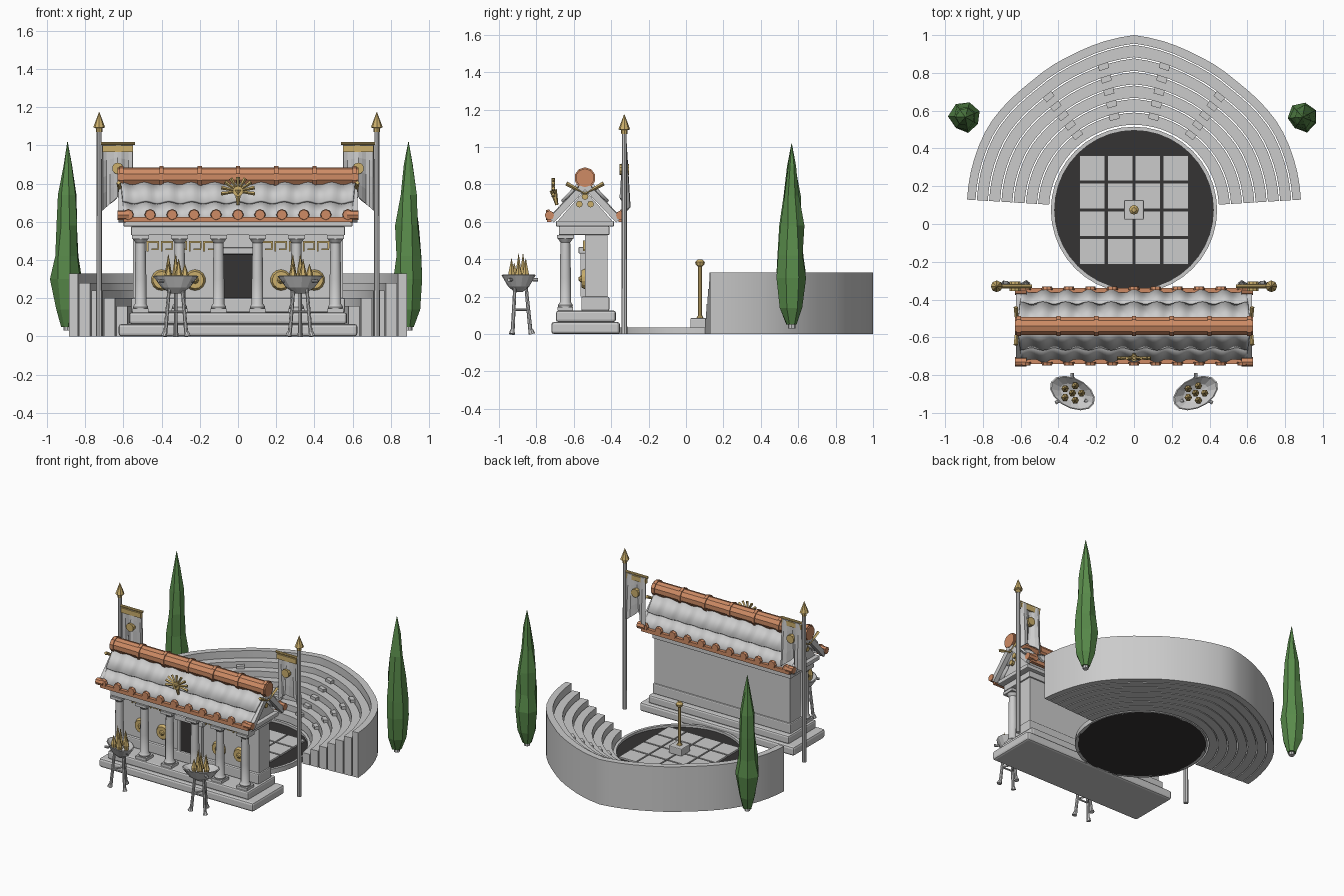
import bpy, bmesh, math, random
from mathutils import Vector, Matrix

if "Cube" in bpy.data.objects:
    bpy.data.objects.remove(bpy.data.objects["Cube"])

random.seed(4)
C = Vector((0, 0.075, 0))  # centre of the orchestra


def material(name, r, g, b):
    m = bpy.data.materials.new(name)
    m.diffuse_color = (r, g, b, 1)
    m.use_nodes = True
    m.node_tree.nodes["Principled BSDF"].inputs["Base Color"].default_value = m.diffuse_color
    return m


TERRA = material("terracotta", 0.62, 0.26, 0.13)
GOLD = material("gold", 0.6, 0.43, 0.15)
GREEN = material("leaf", 0.1, 0.26, 0.07)
DARK = material("dark", 0.035, 0.033, 0.033)


def finish(name, bm, mat=None, bevel=0, smooth=False):
    bmesh.ops.recalc_face_normals(bm, faces=bm.faces)
    me = bpy.data.meshes.new(name)
    bm.to_mesh(me)
    bm.free()
    ob = bpy.data.objects.new(name, me)
    bpy.context.collection.objects.link(ob)
    if mat:
        me.materials.append(mat)
    if bevel:
        md = ob.modifiers.new("bevel", 'BEVEL')
        md.width, md.segments = bevel, 2
    if smooth:
        bpy.context.view_layer.objects.active = ob
        bpy.ops.object.select_all(action='DESELECT')
        ob.select_set(True)
        bpy.ops.object.shade_smooth_by_angle(angle=math.radians(35))
    return ob


def box(name, x0, x1, y0, y1, z0, z1, mat=None, bevel=0, rot=None):
    bm = bmesh.new()
    c = Matrix.Translation(((x0 + x1) / 2, (y0 + y1) / 2, (z0 + z1) / 2))
    s = Matrix.Diagonal((abs(x1 - x0), abs(y1 - y0), abs(z1 - z0), 1))
    bmesh.ops.create_cube(bm, size=1, matrix=c @ (rot or Matrix()) @ s)
    return finish(name, bm, mat, bevel)


def rod(name, p, q, r1, r2=None, mat=None, segs=8):
    p, q = Vector(p), Vector(q)
    m = Matrix.Translation((p + q) / 2) @ (q - p).to_track_quat('Z', 'Y').to_matrix().to_4x4()
    bm = bmesh.new()
    bmesh.ops.create_cone(bm, cap_ends=True, segments=segs, radius1=r1,
                          radius2=r1 if r2 is None else r2, depth=(q - p).length, matrix=m)
    return finish(name, bm, mat)


def lathe(name, prof, loc, segs=12, mat=None, sy=1, rz=0, jitter=0, smooth=False):
    bm = bmesh.new()
    rings = []
    for r, z in prof:
        ring = []
        for i in range(segs):
            a = 2 * math.pi * i / segs
            k = r * (1 + random.uniform(-jitter, jitter))
            ring.append(bm.verts.new((k * math.cos(a), k * math.sin(a) * sy, z)))
        rings.append(ring)
    for a, b in zip(rings, rings[1:]):
        for i in range(segs):
            j = (i + 1) % segs
            bm.faces.new((a[i], a[j], b[j], b[i]))
    bm.faces.new(rings[0])
    bm.faces.new(rings[-1])
    bm.transform(Matrix.Translation(loc) @ Matrix.Rotation(rz, 4, 'Z'))
    return finish(name, bm, mat, smooth=smooth)


def arc_block(name, rin, rout, z1, a0, a1, n, z0=0, closed=False, mat=None):
    bm = bmesh.new()
    secs = []
    for i in range(n if closed else n + 1):
        a = a0 + (a1 - a0) * i / n
        d = Vector((math.cos(a), math.sin(a), 0))
        secs.append([bm.verts.new(C + d * r + Vector((0, 0, z)))
                     for r, z in ((rin(a), z0), (rout(a), z0), (rout(a), z1), (rin(a), z1))])
    for s, t in zip(secs, secs[1:] + (secs[:1] if closed else [])):
        for k in range(4):
            bm.faces.new((s[k], s[(k + 1) % 4], t[(k + 1) % 4], t[k]))
    if not closed:
        bm.faces.new(secs[0])
        bm.faces.new(secs[-1])
    return finish(name, bm, mat, smooth=True)


# Seating bank: slightly pointed outline, six tiers, back wall, stair aisles
def outline(a):
    d = math.degrees(a)
    d = min(d, 180 - d)
    pts = [(0, .885), (30, .89), (50, .87), (69, .885), (90, .925)]
    for (d0, r0), (d1, r1) in zip(pts, pts[1:]):
        if d <= d1:
            return r0 + (r1 - r0) * (d - d0) / (d1 - d0)
    return .925


def tier_r(k, off=0):
    return lambda a: .45 + (outline(a) - .045 - .45) * k / 6 + off


A0, A1 = math.radians(3.5), math.radians(176.5)
for k in range(6):
    arc_block("seat_tier", tier_r(k), tier_r(k + 1, -.007), .08 + .04 * k, A0, A1, 36)
    for deg in (28, 53, 78, 102, 127, 152):
        a = math.radians(deg)
        w = .028 / tier_r(k)(a)
        if k and deg not in (28, 152):
            arc_block("aisle_step", tier_r(k, -.03), tier_r(k, .002), .06 + .04 * k, a - w, a + w, 2, z0=.03 + .04 * k)
arc_block("outer_wall", tier_r(6), outline, .33, A0, A1, 36)

# Orchestra floor, rim, paving and altar
lathe("orchestra_floor", [(.43, 0), (.43, .018)], C, 40, DARK)
arc_block("orchestra_rim", lambda a: .42, lambda a: .44, .035, 0, 2 * math.pi, 40, closed=True)
for i in range(4):
    for j in range(4):
        x, y = -.2205 + .147 * i, .075 - .2205 + .147 * j
        box("paving_slab", x - .068, x + .068, y - .068, y + .068, .01, .03)
box("altar_base", -.052, .052, .023, .127, .03, .085, bevel=.006)
lathe("altar_staff", [(.022, .08), (.011, .1), (.011, .36), (.022, .37), (.026, .385), (.012, .4)], C, 8, GOLD)

# Stage podium and wall
box("podium_lower", -.625, .625, -.72, -.353, 0, .065, bevel=.015)
box("podium_upper", -.57, .57, -.695, -.375, .065, .125, bevel=.012)
box("wall_base", -.56, .56, -.56, -.41, .125, .2, bevel=.008)
box("stage_wall", -.55, .55, -.54, -.42, .12, .6)
box("doorway", -.075, .075, -.546, -.53, .2, .43, DARK)
for s in (-1, 1):
    box("door_jamb", s * .075, s * .1, -.565, -.53, .2, .43)
box("door_lintel", -.115, .115, -.575, -.53, .43, .465, bevel=.006)

# Columns
for i in range(6):
    x = -.51 + .204 * i
    box("column_plinth", x - .042, x + .042, -.687, -.603, .125, .145)
    lathe("column", [(.038, .145), (.04, .155), (.03, .17), (.03, .3), (.026, .49), (.03, .495), (.04, .51)],
          (x, -.645, 0), 12, smooth=True)
    box("column_capital", x - .045, x + .045, -.69, -.6, .51, .53)

# Gold shields and key frieze on the wall
for s in (-1, 1):
    for x in (.225, .4):
        rod("wall_shield", (s * x, -.54, .295), (s * x, -.56, .295), .055, .045, GOLD, 14)
        rod("shield_boss", (s * x, -.56, .295), (s * x, -.575, .295), .02, .008, GOLD, 8)
    for i in range(5):
        x = s * (.15 + .074 * i)
        box("key_top", x - .032, x + .032, -.55, -.535, .49, .5, GOLD)
        for u, z in ((-.028, .445), (.028, .46)):
            box("key_side", x + u - .004, x + u + .004, -.55, -.535, z, .495, GOLD)
        box("key_inner", x - .008, x + .03, -.55, -.535, .452, .46, GOLD)

# Entablature and gables
box("architrave", -.56, .56, -.68, -.41, .53, .575, bevel=.004)
box("cornice", -.6, .6, -.695, -.385, .575, .605, bevel=.006)
bm = bmesh.new()
tri = [[bm.verts.new((x, y, z)) for y, z in ((-.69, .6), (-.39, .6), (-.54, .77))] for x in (-.57, .57)]
bm.faces.new(tri[0])
bm.faces.new(tri[1])
for i in range(3):
    bm.faces.new((tri[0][i], tri[0][i - 1], tri[1][i - 1], tri[1][i]))
finish("gable", bm)

# Corrugated roof courses on both slopes
ANG = math.atan2(.19, .18)
for s in (-1, 1):
    for t0, t1, lift in ((0, .58, .018), (.5, 1, .004)):
        bm = bmesh.new()
        rows = []
        for t in (t0, t1):
            row = []
            for i in range(81):
                u = -1 + i / 40
                h = lift + .009 * math.cos(2 * math.pi * u * 5)
                row.append(bm.verts.new((u * (.615 - .02 * t), -.54 + s * (.18 * t + h * math.sin(ANG)),
                                         .8 - .19 * t + h * math.cos(ANG))))
            rows.append(row)
        for i in range(80):
            bm.faces.new((rows[0][i], rows[0][i + 1], rows[1][i + 1], rows[1][i]))
        ob = finish("roof_course", bm, smooth=True)
        md = ob.modifiers.new("thick", 'SOLIDIFY')
        md.thickness, md.offset = .014, 0
    # Eave bar, antefixes, raking boards
    ye = -.54 + s * .19
    box("eave_bar", -.6, .6, ye - .012, ye + .012, .598, .625, TERRA)
    for i in range(-5, 6):
        rod("antefix", (i * .115, ye, .637), (i * .115, ye + s * .018, .637), .03, .026, TERRA, 8)
    for e in (-1, 1):
        box("raking_board", e * .59, e * .625, -.54 + s * .09 - .13, -.54 + s * .09 + .13, .685, .72,
            rot=Matrix.Rotation(-s * ANG, 4, 'X'))
        rod("eave_end", (e * .57, ye, .635), (e * .63, ye, .635), .025, mat=TERRA)

# Ridge tile with bands
rod("ridge_tile", (-.63, -.54, .835), (.63, -.54, .835), .05, mat=TERRA, segs=10)
for x in (-.61, -.4, -.2, 0, .2, .4, .61):
    rod("ridge_band", (x - .011, -.54, .835), (x + .011, -.54, .835), .057, mat=TERRA, segs=10)

# Sunburst on the front and small gable ornaments
rod("sunburst_disc", (0, -.70, .76), (0, -.72, .76), .028, mat=GOLD, segs=10)
for i in range(9):
    a = math.radians(-10 + 25 * i)
    rod("sunburst_ray", (0, -.71, .76), (.09 * math.cos(a), -.71, .76 + .075 * math.sin(a)), .005, .01, GOLD, 4)
rod("sunburst_stem", (0, -.71, .77), (0, -.69, .69), .02, .008, GOLD, 6)
for e in (-1, 1):
    for d in (-1, 1):
        rod("gable_ray", (e * .62, -.54, .75), (e * .625, -.54 + d * .1, .805), .006, .012, GOLD, 4)
        rod("gable_stud", (e * .565, -.54 + d * .03, .695), (e * .59, -.54 + d * .03, .695), .018, mat=GOLD)
    rod("gable_stud", (e * .565, -.54, .735), (e * .59, -.54, .735), .018, mat=GOLD)

for s in (-1, 1):
    # Braziers: oval bowl, tripod, flames
    bx, by = s * .326, -.895
    lathe("brazier_bowl", [(.03, .225), (.08, .255), (.128, .315), (.12, .318), (.07, .28), (.02, .265)],
          (bx, by, 0), 14, sy=.62, rz=s * math.radians(27))
    for k in range(3):
        a = math.radians(90 + 120 * k)
        d, e = (Vector((math.cos(b), math.sin(b), 0)) for b in (a, a + 2 * math.pi / 3))
        o = Vector((bx, by, 0))
        rod("brazier_leg", o + d * .065, o + d * .04 + Vector((0, 0, .25)), .011, .009)
        rod("brazier_foot", o + d * .072, o + d * .066 + Vector((0, 0, .022)), .017, .012)
        rod("brazier_brace", o + d * .052 + Vector((0, 0, .13)), o + e * .052 + Vector((0, 0, .13)), .006)
        h = o + d * .075 + Vector((0, 0, .29))
        rod("brazier_handle", h, h + d * .03, .009)
    for k in range(6):
        a, r = k * 2 * math.pi / 5, .04 if k < 5 else 0
        fx, fy = bx + r * 1.2 * math.cos(a), by + r * math.sin(a)
        lathe("flame", [(.012, .27), (.02, .32), (.001, .38 + .025 * (k % 3))], (fx, fy, 0), 6, GOLD)

    # Banner masts
    mx, my = s * .727, -.33
    rod("mast", (mx, my, 0), (mx, my, 1.1), .016, .013)
    lathe("spear_tip", [(.016, 1.07), (.018, 1.09), (.031, 1.095), (.001, 1.175)], (mx, my, 0), 8, GOLD)
    rod("banner_bar", (mx, my, 1.01), (s * .54, my, 1.01), .009, mat=GOLD)
    bm = bmesh.new()
    grid = []
    for i in range(9):
        u = i / 8
        low = .73 - .07 * abs(2 * u - 1)
        grid.append([bm.verts.new((s * (.708 - .155 * u), my + .02 * (.3 + v / 4) * math.sin(u * 9),
                                   1.005 + (low - 1.005) * v / 4)) for v in range(5)])
    for a, b in zip(grid, grid[1:]):
        for v in range(4):
            bm.faces.new((a[v], b[v], b[v + 1], a[v + 1]))
    cloth = finish("banner_cloth", bm)
    cloth.modifiers.new("thick", 'SOLIDIFY').thickness = .008
    box("banner_band", s * .71, s * .55, my - .012, my + .012, .965, 1.0, GOLD)
    rod("banner_emblem", (s * .63, my - .025, .88), (s * .63, my + .025, .88), .03, mat=GOLD, segs=10)

    # Cypress trees
    tree = (s * .893, .565, 0)
    lathe("cypress", [(.03, .05), (.065, .14), (.08, .3), (.068, .42), (.06, .58), (.045, .74), (.022, .9), (.001, 1.02)],
          tree, 7, GREEN, rz=s * .5, jitter=.18)
    rod("cypress_trunk", (tree[0], tree[1], .03), (tree[0], tree[1], .1), .02)
